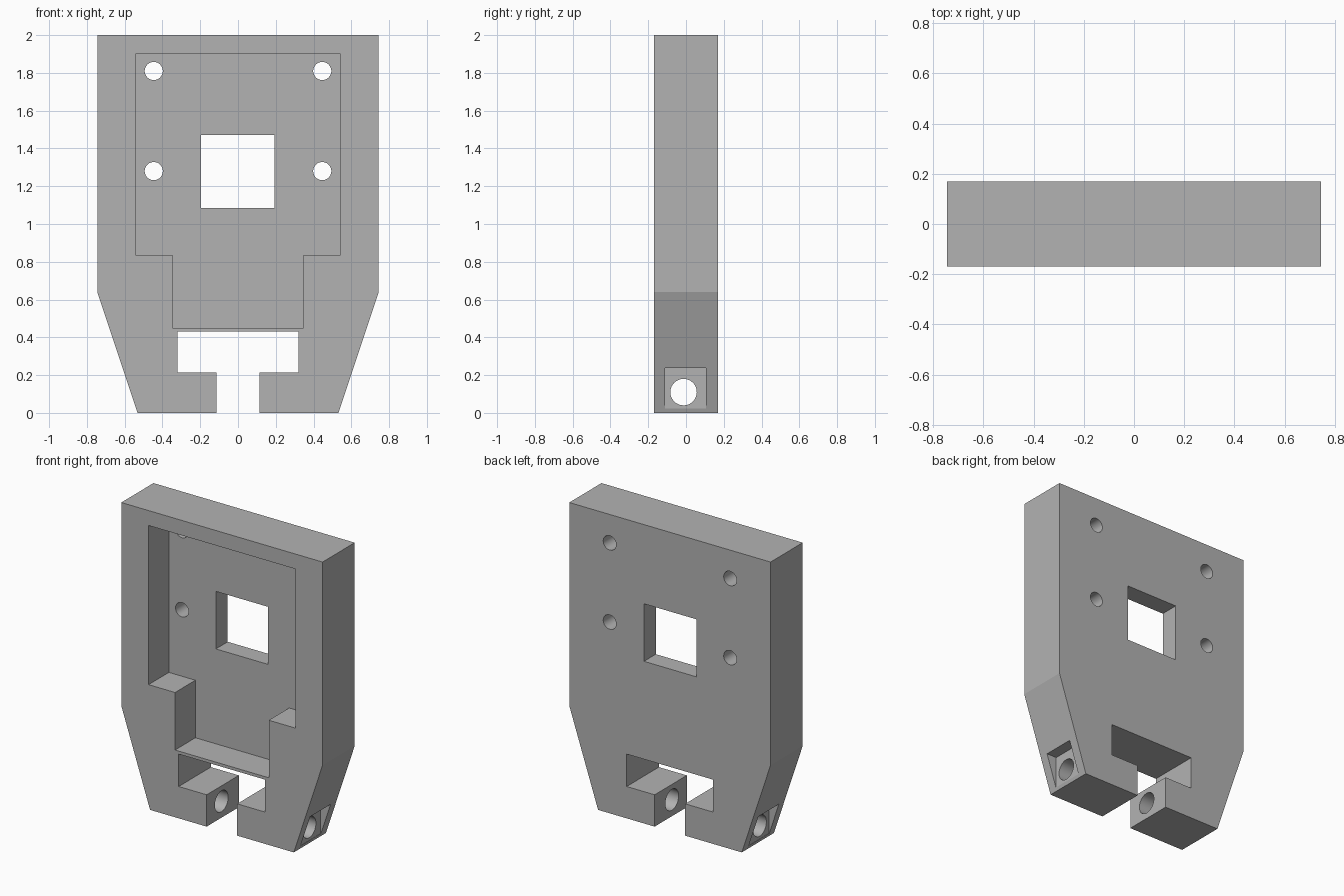
import bpy
import bmesh
import math
from mathutils import Matrix, Vector

cube = bpy.data.objects.get("Cube")
if cube:
    bpy.data.objects.remove(cube, do_unlink=True)

FRONT, BACK = -0.17, 0.17
POCKET_FLOOR = 0.045

grey = bpy.data.materials.new("plain grey")
grey.use_nodes = True
grey.diffuse_color = (0.45, 0.45, 0.45, 1)
grey.node_tree.nodes["Principled BSDF"].inputs["Base Color"].default_value = grey.diffuse_color


def to_object(name, bm):
    bmesh.ops.recalc_face_normals(bm, faces=bm.faces)
    mesh = bpy.data.meshes.new(name)
    bm.to_mesh(mesh)
    bm.free()
    mesh.materials.append(grey)
    obj = bpy.data.objects.new(name, mesh)
    bpy.context.collection.objects.link(obj)
    return obj


def prism(name, half, y0, y1):
    """Mirror a right-hand half profile (x, z) and extrude it along y."""
    points = half + [(-x, z) for x, z in reversed(half)]
    bm = bmesh.new()
    face = bm.faces.new([bm.verts.new((x, y0, z)) for x, z in points])
    grown = bmesh.ops.extrude_face_region(bm, geom=[face])["geom"]
    verts = [v for v in grown if isinstance(v, bmesh.types.BMVert)]
    bmesh.ops.translate(bm, vec=(0, y1 - y0, 0), verts=verts)
    return to_object(name, bm)


def box(name, low, high):
    low, high = Vector(low), Vector(high)
    bm = bmesh.new()
    bmesh.ops.create_cube(bm, size=1, matrix=Matrix.Translation((low + high) / 2)
                          @ Matrix.Diagonal((high - low).to_4d()))
    return to_object(name, bm)


def rod(name, centre, radius, length, axis):
    bm = bmesh.new()
    turn = Matrix.Rotation(math.pi / 2, 4, axis)
    bmesh.ops.create_cone(bm, cap_ends=True, segments=48, radius1=radius, radius2=radius,
                          depth=length, matrix=Matrix.Translation(centre) @ turn)
    return to_object(name, bm)


# Plate outline with tapered foot, cross slot and open gap between the jaws
body = prism("mount_plate", [(0.113, 0), (0.113, 0.213), (0.32, 0.213), (0.32, 0.43)][::-1]
             + [(0.532, 0), (0.745, 0.64), (0.745, 2)], FRONT, BACK)

# Stepped pocket in the front and square window through its floor
cutters = [
    prism("pocket_cutter", [(0.347, 0.45), (0.347, 0.835), (0.543, 0.835), (0.543, 1.9)],
          FRONT - 0.1, POCKET_FLOOR),
    box("window_cutter", (-0.195, -0.3, 1.085), (0.192, 0.3, 1.47)),
    rod("clamp_bolt_cutter", (0, -0.013, 0.11), 0.07, 2, 'Y'),
]

# Four screw holes, and a nut recess in each tapered side
for side in (-1, 1):
    for z in (1.28, 1.81):
        cutters.append(rod("screw_cutter", (side * 0.446, 0, z), 0.048, 1, 'X'))
    xs = sorted((side * 0.537, side * 0.8))
    cutters.append(box("nut_cutter", (xs[0], -0.11, 0.022), (xs[1], 0.107, 0.237)))

# Cut everything out of the plate
bpy.context.view_layer.objects.active = body
for cutter in cutters:
    cutter.hide_render = True
    mod = body.modifiers.new(cutter.name, 'BOOLEAN')
    mod.operation = 'DIFFERENCE'
    mod.solver = 'EXACT'
    mod.object = cutter
    bpy.ops.object.modifier_apply(modifier=mod.name)
    bpy.data.objects.remove(cutter, do_unlink=True)

# Smooth round holes, crisp flat faces
bpy.ops.object.select_all(action='DESELECT')
body.select_set(True)
bpy.ops.object.shade_smooth_by_angle(angle=math.radians(15))
